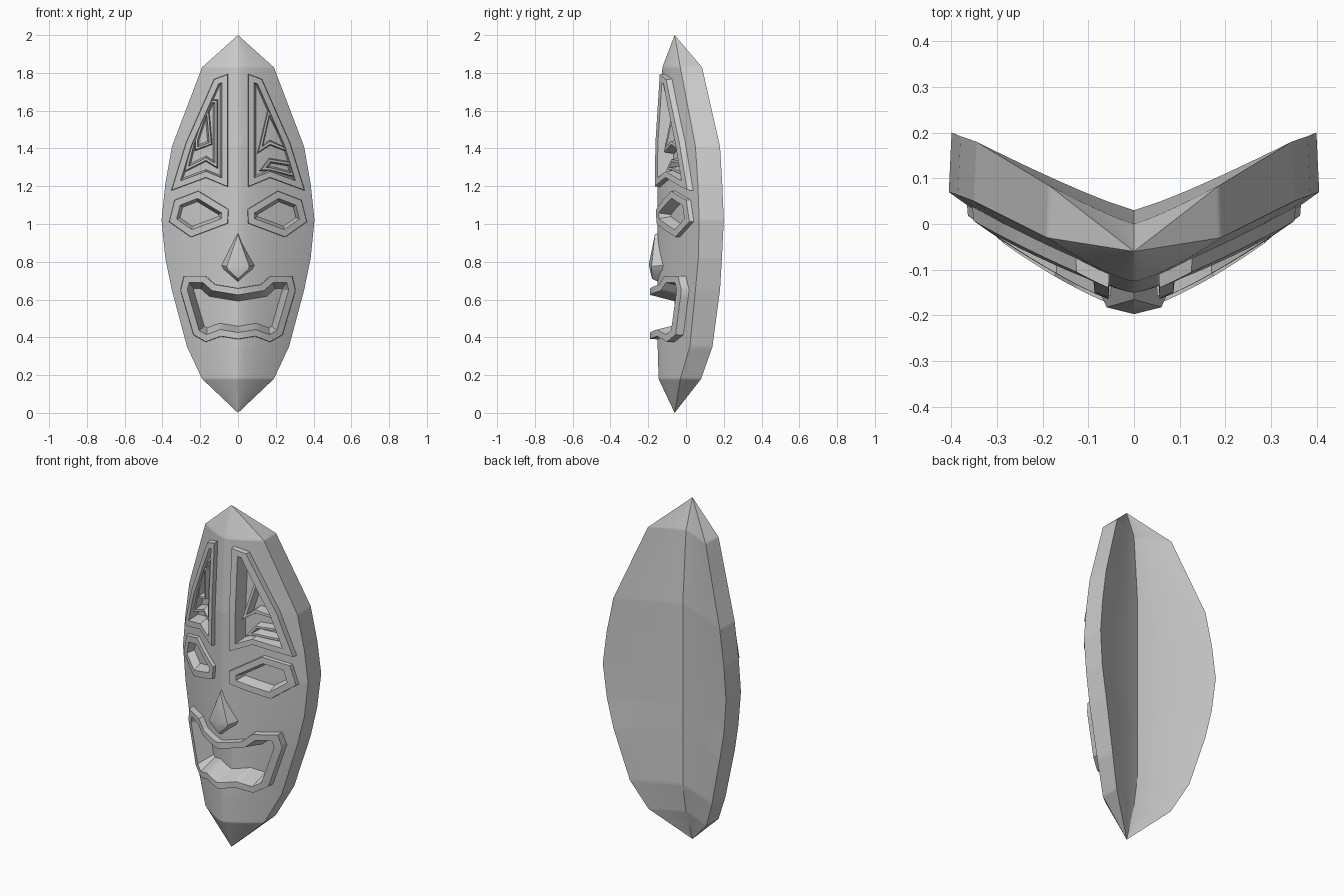
import bpy, bmesh
from mathutils import Vector

if "Cube" in bpy.data.objects:
    bpy.data.objects.remove(bpy.data.objects["Cube"])

# Shell stations: z, half width, back edge y, front edge y, front centre y, back centre y
ROWS = [(0, 0, -.06, -.06, -.06, -.06), (.18, .19, .08, -.03, -.145, .0),
        (.35, .27, .14, .02, -.15, .03), (.65, .35, .18, .05, -.15, .03),
        (.82, .385, .19, .065, -.15, .03), (1.02, .405, .2, .07, -.15, .03),
        (1.21, .385, .192, .063, -.15, .03), (1.41, .35, .18, .05, -.15, .03),
        (1.83, .19, .085, -.03, -.125, .0), (2, 0, -.06, -.06, -.06, -.06)]


def station(z):
    z = min(max(z, 0), 2)
    for a, b in zip(ROWS, ROWS[1:]):
        if z <= b[0]:
            f = (z - a[0]) / (b[0] - a[0])
            return [p + (q - p) * f for p, q in zip(a[1:], b[1:])]


def front(x, z):
    w, yb, yf, yc, bc = station(z)
    t = min(abs(x) / w, 1) if w > 1e-6 else 0
    return yc + (yf - yc) * t ** 1.35


def make(name, verts, faces, angle=.6):
    me = bpy.data.meshes.new(name)
    me.from_pydata(verts, [], faces)
    bm = bmesh.new()
    bm.from_mesh(me)
    bmesh.ops.remove_doubles(bm, verts=bm.verts, dist=1e-5)
    bmesh.ops.recalc_face_normals(bm, faces=bm.faces)
    bm.to_mesh(me)
    bm.free()
    ob = bpy.data.objects.new(name, me)
    bpy.context.collection.objects.link(ob)
    bpy.ops.object.select_all(action='DESELECT')
    ob.select_set(True)
    bpy.context.view_layer.objects.active = ob
    bpy.ops.object.shade_smooth_by_angle(angle=angle)
    return ob


def inset(path, d):
    """Mitred inward offset of a closed outline in x, z."""
    pts = [Vector(p) for p in path]
    n = len(pts)
    area = sum(pts[i - 1].cross(pts[i]) for i in range(n))
    s = 1 if area > 0 else -1
    out = []
    for i in range(n):
        e1 = (pts[i] - pts[i - 1]).normalized()
        e2 = (pts[(i + 1) % n] - pts[i]).normalized()
        n1, n2 = Vector((-e1.y, e1.x)) * s, Vector((-e2.y, e2.x)) * s
        m = n1 + n2
        out.append(pts[i] + m * d / max(.5 * m.length_squared, .35))
    return out


def ridge(name, path, width, height, base, slope=.01):
    """Carved band that follows the curved face."""
    rings = [(inset(path, 0), base), (inset(path, .006), -height),
             (inset(path, width), -height), (inset(path, width + slope), base)]
    n, sub = len(path), 5
    verts = []
    for i in range(n):
        for k in range(sub):
            for ring, dy in rings:
                p = ring[i].lerp(ring[(i + 1) % n], k / sub)
                verts.append((p.x, front(p.x, p.y) + dy, p.y))
    m = n * sub
    faces = [(4 * i + j, 4 * i + (j + 1) % 4, 4 * ((i + 1) % m) + (j + 1) % 4, 4 * ((i + 1) % m) + j)
             for i in range(m) for j in range(4)]
    make(name, verts, faces)


def inside(x, z, poly):
    hit = False
    for i in range(len(poly)):
        a, b = poly[i - 1], poly[i]
        if (a.y > z) != (b.y > z) and x < a.x + (b.x - a.x) * (z - a.y) / (b.y - a.y):
            hit = not hit
    return hit


def flip(path):
    return [(-x, z) for x, z in path]


BROW = [(.05, 1.80), (.13, 1.77), (.28, 1.43), (.36, 1.17), (.17, 1.24), (.05, 1.19)]
EYE = [(.37, 1.01), (.34, 1.13), (.21, 1.18), (.045, 1.08), (.05, 1.0), (.25, .925)]
HALF = [(.12, .685), (.17, .73), (.29, .73), (.31, .65), (.24, .41), (.17, .37), (.09, .40)]
MOUTH = [(0, .665)] + HALF + [(0, .385)] + flip(HALF)[::-1]

# Recessed areas behind the carved frames
HOLES = [(inset(MOUTH, .03), .09)]
for f in (lambda p: p, flip):
    HOLES += [(inset(f(BROW), .018), .05), (inset(f(EYE), .025), .035)]

# Mask shell: carved front, rim, and hollowed V-shaped back
zs = sorted({r[0] for r in ROWS} | {i / 80 for i in range(161)})
NF, NB = 100, 12
verts, faces = [], []
for z in zs:
    w, yb, yf, yc, bc = station(z)
    for i in range(NF + 1):
        x = w * (2 * i / NF - 1)
        y = front(x, z)
        for poly, depth in HOLES:
            if inside(x, z, poly):
                y += depth
                break
        verts.append((x, y, z))
    for i in range(NB + 1):
        t = 1 - 2 * i / NB
        verts.append((w * t * .985, bc + (yb - bc) * abs(t) ** 1.15, z))
C = NF + NB + 2
for r in range(len(zs) - 1):
    for c in range(C):
        d = (c + 1) % C
        faces.append((r * C + c, r * C + d, r * C + C + d, r * C + C + c))
make("mask_shell", verts, faces)

# Brow frames and eye rims on both sides
for side, f in (("right", lambda p: p), ("left", flip)):
    ridge("brow_frame_" + side, f(BROW), .036, .03, .06)
    ridge("eye_rim_" + side, f(EYE), .04, .022, .05, .02)

# Carved ornaments inside the left brow: nested frames
ridge("left_inner_frame", flip([(.105, 1.66), (.15, 1.66), (.25, 1.43), (.29, 1.27), (.17, 1.33), (.105, 1.29)]),
      .018, .0, .06)
ridge("left_core_frame", flip([(.15, 1.59), (.18, 1.6), (.23, 1.45), (.23, 1.385), (.135, 1.42)]), .016, .008, .06)

# Carved ornaments inside the right brow: arrowhead above a chevron
ridge("right_arrowhead", [(.16, 1.62), (.29, 1.37), (.17, 1.415), (.1, 1.37)], .022, .005, .06, .006)
ridge("right_chevron", [(.11, 1.28), (.165, 1.35), (.285, 1.33), (.305, 1.245), (.17, 1.28)], .018, .0, .06)

# Lips with sloping inner walls
ridge("lips", MOUTH, .04, .04, .1, .035)

# Nose: faceted blunt kite
base = [(0, -.13, .96), (.1, -.09, .785), (.085, -.1, .76), (0, -.13, .685), (-.085, -.1, .76), (-.1, -.09, .785)]
top = [(0, -.165, .945), (.06, -.182, .775), (.055, -.182, .76), (0, -.18, .71), (-.055, -.182, .76), (-.06, -.182, .775)]
nf = [(i, (i + 1) % 6, 6 + (i + 1) % 6, 6 + i) for i in range(6)]
nf += [(6 + i, 6 + (i + 1) % 6, 12) for i in range(6)]
make("nose", base + top + [(0, -.197, .785)], nf + [tuple(range(6))], .5)
